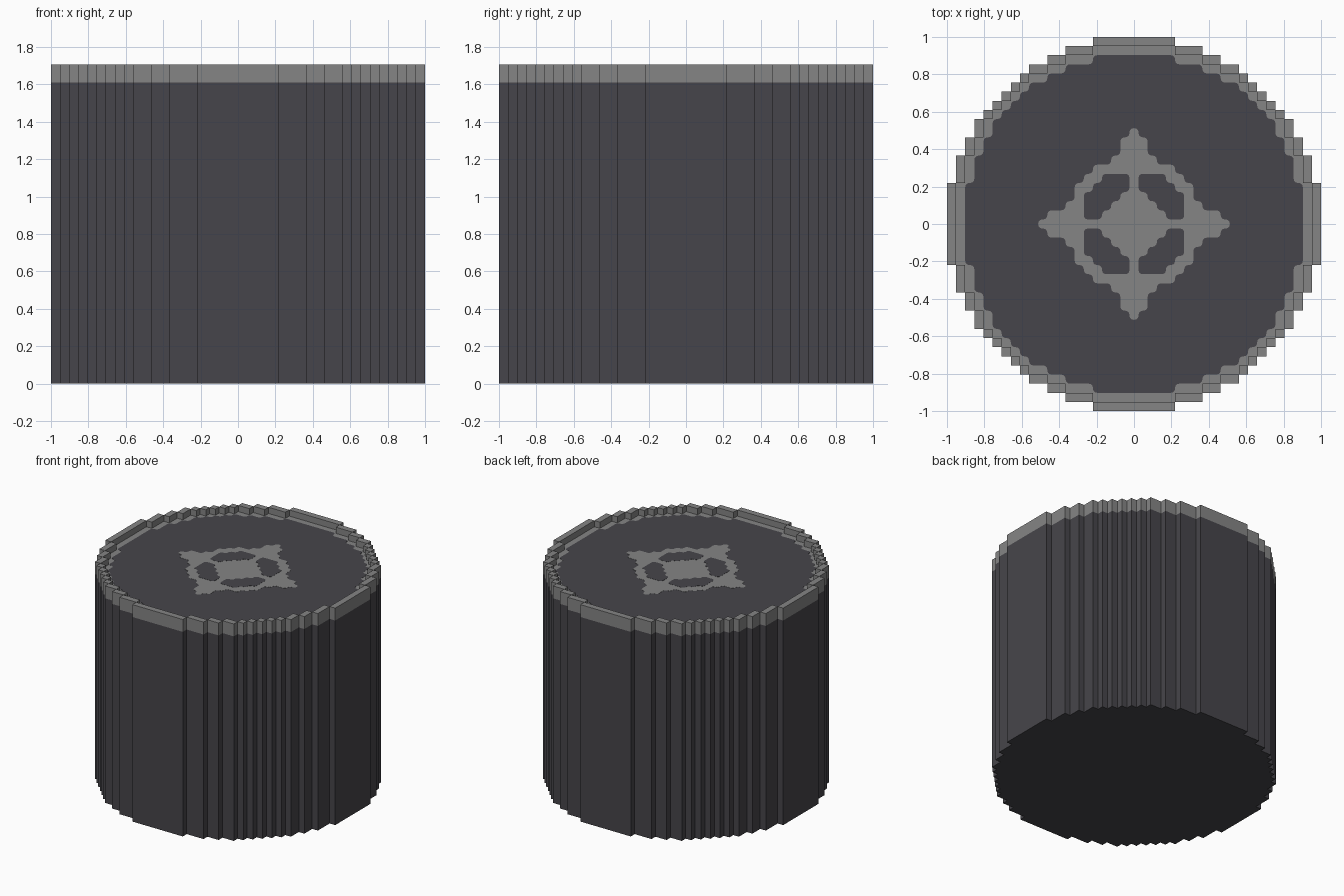
import bpy
import bmesh
from mathutils import Vector

if "Cube" in bpy.data.objects:
    bpy.data.objects.remove(bpy.data.objects["Cube"], do_unlink=True)

N = 20                    # cells on each side of the centre cell
CELL = 2 / (2 * N + 1)    # edge of one grid cell


def material(name, color):
    mat = bpy.data.materials.new(name)
    mat.diffuse_color = color
    mat.use_nodes = True
    mat.node_tree.nodes["Principled BSDF"].inputs["Base Color"].default_value = color
    return mat


def erode(cells):
    """Drop every cell that lacks one of its four neighbours."""
    return {(i, j) for i, j in cells
            if {(i + 1, j), (i - 1, j), (i, j + 1), (i, j - 1)} <= cells}


def slab(name, cells, bottom, top, mat, rounding=0.0):
    """Merge grid cells into a stepped outline and extrude it upwards."""
    bm = bmesh.new()
    corners = {}

    def corner(i, j):
        if (i, j) not in corners:
            corners[i, j] = bm.verts.new(((i - 0.5) * CELL, (j - 0.5) * CELL, bottom))
        return corners[i, j]

    for i, j in sorted(cells):
        bm.faces.new([corner(i, j), corner(i + 1, j),
                      corner(i + 1, j + 1), corner(i, j + 1)])
    bmesh.ops.dissolve_limit(bm, angle_limit=0.01, verts=bm.verts[:], edges=bm.edges[:])
    if rounding:
        bmesh.ops.bevel(bm, geom=bm.verts[:], offset=rounding * CELL, segments=3,
                        profile=0.5, affect='VERTICES')
    grown = bmesh.ops.extrude_face_region(bm, geom=bm.faces[:], use_keep_orig=True)
    verts = [g for g in grown["geom"] if isinstance(g, bmesh.types.BMVert)]
    bmesh.ops.translate(bm, verts=verts, vec=Vector((0, 0, top - bottom)))
    bmesh.ops.recalc_face_normals(bm, faces=bm.faces[:])
    mesh = bpy.data.meshes.new(name)
    bm.to_mesh(mesh)
    bm.free()
    mesh.materials.append(mat)
    obj = bpy.data.objects.new(name, mesh)
    bpy.context.collection.objects.link(obj)
    return obj


charcoal = material("charcoal", (0.062, 0.060, 0.069, 1))
grey = material("grey", (0.235, 0.235, 0.235, 1))

# Cell sets: stepped disc, and the discs one and two cells smaller
span = range(-N, N + 1)
grid = [(i, j) for i in span for j in span]
disc = {(i, j) for i, j in grid if i * i + j * j <= (N + 0.5) ** 2}
inner = erode(disc)
floor = erode(inner)

# Drum body, grey cap band and raised rim
cap_z, floor_z, rim_z = 33 * CELL, 34 * CELL, 35 * CELL
slab("drum_body", disc, 0, cap_z, charcoal)
slab("cap_band", disc, cap_z, floor_z, grey)
slab("raised_rim", disc - inner, floor_z, rim_z, grey)

# Dark top panel with softened steps
slab("top_panel", floor, floor_z, floor_z + 0.001, charcoal, 0.45)

# Four-pointed star, given as the reach of each column from the centre
reach = [10, 9, 7, 6, 6, 5, 4, 2, 1, 1, 0]
star = {(i, j) for i, j in grid
        if abs(i) < len(reach) and abs(j) <= reach[abs(i)]}
slab("star_emblem", star, floor_z + 0.001, floor_z + 0.002, grey, 0.45)

# Four dark arcs around the centre of the star
arcs = {(i, j) for i, j in grid
        if 1 <= abs(i) <= 5 and 1 <= abs(j) <= 5 and 5 <= abs(i) + abs(j) <= 8}
slab("star_arcs", arcs, floor_z + 0.002, floor_z + 0.003, charcoal, 0.45)
